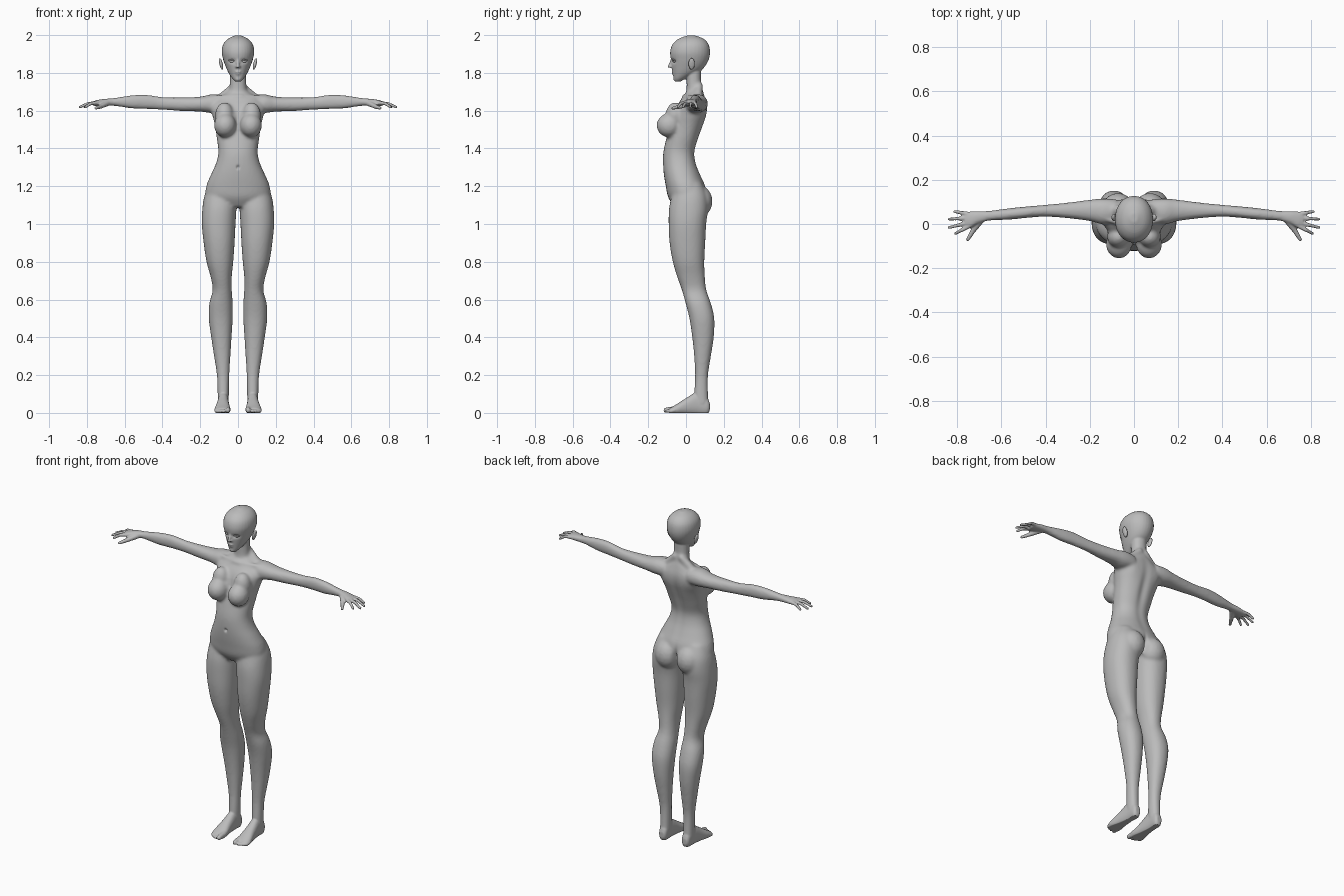
import bpy, bmesh, math
from mathutils import Vector, Matrix

cube = bpy.data.objects.get("Cube")
if cube:
    bpy.data.objects.remove(cube, do_unlink=True)

skin = bpy.data.materials.new("plain grey")
skin.use_nodes = True
GREY = (0.5, 0.5, 0.5, 1)
skin.diffuse_color = GREY
skin.node_tree.nodes["Principled BSDF"].inputs["Base Color"].default_value = GREY


def cover(bm, rings):
    """Close a stack of point rings into a solid."""
    rings = [[bm.verts.new(co) for co in ring] for ring in rings]
    sides = len(rings[0])
    bm.faces.new(rings[0][::-1])
    bm.faces.new(rings[-1])
    for lo, hi in zip(rings, rings[1:]):
        for k in range(sides):
            n = (k + 1) % sides
            bm.faces.new((lo[k], lo[n], hi[n], hi[k]))


def blend(p, q, r, s, t):
    """Catmull-Rom step between rows q and r."""
    return [b + t / 2 * (c - a + t * (2 * a - 5 * b + 4 * c - d + t * (3 * (b - c) + d - a)))
            for a, b, c, d in zip(p, q, r, s)]


def loft(bm, axis, rows, sign=1, grow=0.0, power=2.2, steps=4, sides=32):
    """Skin rounded rings along an axis; a row is position, then low/high of the other two axes."""
    fine = []
    for i in range(len(rows) - 1):
        four = [rows[max(0, min(len(rows) - 1, i + k))] for k in (-1, 0, 1, 2)]
        fine += [blend(*four, j / steps) for j in range(steps)]
    fine.append(rows[-1])
    u, v = [k for k in range(3) if k != axis]
    rings = []
    for pos, u0, u1, v0, v1 in fine:
        ring = []
        for k in range(sides):
            a = math.tau * k / sides
            cu, sv = (math.copysign(abs(f(a)) ** (2 / power), f(a)) for f in (math.cos, math.sin))
            co = Vector()
            co[axis] = pos
            co[u] = (u0 + u1) / 2 + ((u1 - u0) / 2 + grow) * cu
            co[v] = (v0 + v1) / 2 + ((v1 - v0) / 2 + grow) * sv
            co.x *= sign
            ring.append(co)
        rings.append(ring)
    cover(bm, rings)


def ball(bm, centre, radii, sign=1, tilt=0.0, sides=16, rows=9):
    x, y, z = centre
    m = (Matrix.Translation((x * sign, y, z)) @ Matrix.Rotation(tilt * sign, 4, 'Y')
         @ Matrix.Diagonal((*radii, 1)))
    rings = []
    for j in range(rows):
        p = math.pi * (j + 0.4) / (rows - 0.2)
        rings.append([m @ Vector((math.sin(p) * math.cos(math.tau * k / sides),
                                  math.sin(p) * math.sin(math.tau * k / sides),
                                  math.cos(p))) for k in range(sides)])
    cover(bm, rings)


def beads(bm, points, r0, r1, sign=1, count=8):
    """Tapered finger-like limb through a few points."""
    total = count * (len(points) - 1)
    for i in range(total + 1):
        seg = min(i // count, len(points) - 2)
        p = Vector(points[seg]).lerp(Vector(points[seg + 1]), i / count - seg)
        r = r0 + (r1 - r0) * i / total
        ball(bm, p, (r, r, r), sign, sides=10, rows=6)


def to_mesh(bm):
    bmesh.ops.recalc_face_normals(bm, faces=bm.faces)
    mesh = bpy.data.meshes.new("skin")
    bm.to_mesh(mesh)
    bm.free()
    return mesh


def fuse(bm, voxel, rounds):
    """Weld overlapping solids into one soft skin and return its mesh."""
    ob = bpy.data.objects.new("skin", to_mesh(bm))
    bpy.context.collection.objects.link(ob)
    weld = ob.modifiers.new("weld", 'REMESH')
    weld.mode = 'VOXEL'
    weld.voxel_size = voxel
    soft = ob.modifiers.new("soft", 'SMOOTH')
    soft.factor = 0.5
    soft.iterations = rounds
    deps = bpy.context.evaluated_depsgraph_get()
    result = bpy.data.meshes.new_from_object(ob.evaluated_get(deps))
    bpy.data.objects.remove(ob, do_unlink=True)
    return result


def finish(name, mesh):
    ob = bpy.data.objects.new(name, mesh)
    bpy.context.collection.objects.link(ob)
    mesh.materials.clear()
    mesh.materials.append(skin)
    mesh.polygons.foreach_set("use_smooth", [True] * len(mesh.polygons))


def even(rows):
    """Rows of height, half width, front, back as symmetric loft rows."""
    return [(z, -w, w, f, b) for z, w, f, b in rows]


TORSO = even([(1.09, .09, -.06, .05), (1.14, .165, -.092, .1), (1.2, .166, -.105, .1),
              (1.26, .142, -.115, .075), (1.32, .115, -.12, .052), (1.38, .102, -.118, .045),
              (1.45, .11, -.103, .065), (1.52, .12, -.085, .09), (1.58, .135, -.07, .108),
              (1.63, .145, -.045, .11), (1.67, .1, -.015, .1), (1.7, .055, .005, .09)])
NECK = even([(1.65, .065, -.01, .1), (1.7, .047, .003, .09), (1.75, .041, .005, .078),
             (1.84, .042, .0, .08)])
LEG = [(.04, .05, .105, .045, .12), (.1, .05, .106, .045, .115), (.2, .048, .11, .05, .115),
       (.3, .042, .125, .045, .13), (.4, .036, .14, .035, .145), (.5, .03, .153, .02, .148),
       (.58, .03, .15, 0, .13), (.65, .035, .132, -.02, .106), (.72, .035, .143, -.045, .098),
       (.8, .027, .165, -.068, .095), (.9, .02, .18, -.085, .1), (1, .015, .19, -.09, .105),
       (1.08, .01, .187, -.088, .115), (1.15, .006, .176, -.075, .11), (1.22, .02, .15, -.06, .08)]
ARM = [(.08, .01, .105, 1.6, 1.68), (.14, .0, .113, 1.59, 1.685), (.2, .015, .108, 1.597, 1.672),
       (.3, .028, .095, 1.6, 1.668), (.4, .035, .085, 1.607, 1.67), (.48, .03, .078, 1.61, 1.682),
       (.56, .022, .07, 1.613, 1.68), (.64, .018, .06, 1.625, 1.668), (.7, .014, .056, 1.628, 1.66)]
HEAD = even([(1.754, .014, -.058, -.03), (1.77, .03, -.065, .0), (1.8, .05, -.07, .06),
             (1.83, .064, -.075, .097), (1.87, .078, -.08, .12), (1.91, .086, -.084, .127),
             (1.95, .079, -.072, .12), (1.98, .054, -.04, .094), (1.998, .016, .008, .048)])
PALM = [(.66, .016, .058, 1.627, 1.665), (.71, .0, .058, 1.626, 1.662),
        (.745, -.02, .056, 1.625, 1.656), (.765, -.018, .052, 1.626, 1.65)]
FOOT = [(.126, .062, .092, .015, .05), (.11, .052, .102, -.01, .085), (.06, .05, .106, -.01, .11),
        (0, .046, .114, -.01, .078), (-.05, .04, .124, -.01, .046), (-.085, .042, .122, -.008, .026)]
# Base y, tip x, tip y of each finger; x, tip y and radius of each toe
FINGERS = [(.046, .812, .056), (.027, .837, .022), (.006, .837, -.016), (-.012, .808, -.043)]
TOES = [(.054, -.106, .014), (.077, -.104, .009), (.092, -.098, .009),
        (.105, -.09, .009), (.116, -.08, .009)]

# Trunk and limbs, softened strongly
bm = bmesh.new()
loft(bm, 2, TORSO, grow=.002)
loft(bm, 2, NECK, grow=.002)
for s in (1, -1):
    loft(bm, 2, LEG, s, grow=.002)
    loft(bm, 0, ARM, s, grow=.002)
    ball(bm, (.072, .075, 1.12), (.072, .066, .082), s)                  # buttock
    ball(bm, (.068, -.09, 1.522), (.06, .067, .064), s)                  # breast
    ball(bm, (.072, -.058, 1.575), (.05, .05, .07), s)                   # upper chest
    beads(bm, [(.02, .07, 1.73), (.09, .06, 1.665)], .022, .025, s)      # neck to shoulder
    beads(bm, [(.01, -.012, 1.675), (.12, .02, 1.67)], .012, .012, s)    # collarbone
trunk = fuse(bm, .008, 8)

# Head, hands and feet, softened lightly onto the trunk
bm = bmesh.new()
bm.from_mesh(trunk)
loft(bm, 2, HEAD, power=2.1)
beads(bm, [(0, -.074, 1.872), (0, -.089, 1.834)], .007, .0085)           # nose
ball(bm, (0, -.068, 1.806), (.018, .009, .005))                          # upper lip
ball(bm, (0, -.066, 1.796), (.015, .009, .006))                          # lower lip
ball(bm, (0, -.054, 1.768), (.018, .014, .013))                          # chin
for s in (1, -1):
    ball(bm, (.09, .03, 1.848), (.009, .018, .034), s, .25)              # ear
    ball(bm, (.007, -.08, 1.833), (.007, .008, .006), s)                 # nostril
    loft(bm, 0, PALM, s)
    for base, tip_x, tip_y in FINGERS:
        mid = ((.75 + tip_x) / 2, (base + tip_y) / 2, 1.638)
        beads(bm, [(.75, base, 1.641), mid, (tip_x, tip_y, 1.619)], .0105, .0075, s)
    beads(bm, [(.69, .02, 1.64), (.728, -.03, 1.622), (.752, -.07, 1.613)], .016, .0085, s)
    loft(bm, 1, FOOT, s)
    for x, tip, r in TOES:
        beads(bm, [(x, -.06, r + .006), (x, tip, r)], r + .002, r, s)
body = fuse(bm, .005, 2)

# Soft hollows: centre, reach, push along y
HOLLOWS = [((0, -.12, 1.3), (.007, .03, .009), .012),       # navel
           ((0, .1, 1.45), (.025, .06, .16), -.012),        # spine
           ((0, .14, 1.11), (.012, .06, .06), -.025),       # cleft
           ((0, -.1, 1.56), (.015, .05, .05), .008)]        # breastbone
for s in (1, -1):
    HOLLOWS += [((.032 * s, -.07, 1.862), (.02, .03, .011), .009),   # eye socket
                ((.09 * s, .09, 1.6), (.04, .04, .06), .007)]        # shoulder blade
for v in body.vertices:
    x, y, z = v.co
    if z > 1 and abs(x) < .2:
        for (cx, cy, cz), (rx, ry, rz), push in HOLLOWS:
            if abs(z - cz) < 2 * rz:
                d = ((x - cx) / rx) ** 2 + ((y - cy) / ry) ** 2 + ((z - cz) / rz) ** 2
                v.co.y += push * math.exp(-d)
    elif z < 0:
        v.co.z = 0
finish("body", body)

# Eyes with upper lids
for s, side in ((1, "left"), (-1, "right")):
    eye = bmesh.new()
    ball(eye, (.032, -.0575, 1.861), (.016, .011, .0075), s, -.15)
    finish(side + "_eye", to_mesh(eye))
    lid = bmesh.new()
    beads(lid, [(.016, -.069, 1.862), (.032, -.069, 1.87), (.05, -.057, 1.866)], .003, .003, s)
    finish(side + "_eyelid", to_mesh(lid))
